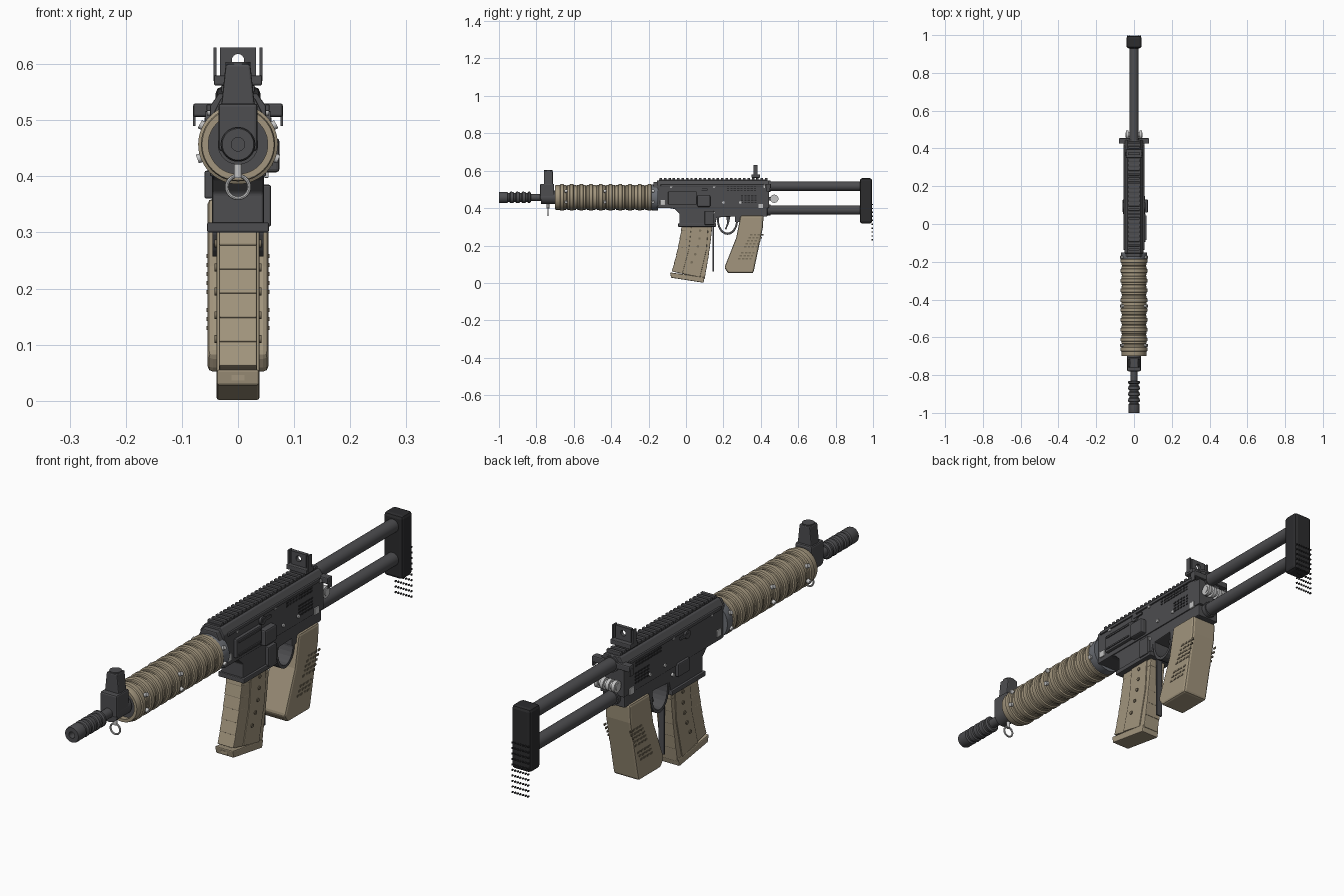
import bpy, bmesh, math
from mathutils import Vector, Matrix

if "Cube" in bpy.data.objects:
    bpy.data.objects.remove(bpy.data.objects["Cube"])


def material(name, r, g, b):
    m = bpy.data.materials.new(name)
    m.use_nodes = True
    m.diffuse_color = (r, g, b, 1)
    m.node_tree.nodes["Principled BSDF"].inputs["Base Color"].default_value = (r, g, b, 1)
    return m


GREY = material("dark grey metal", .075, .075, .08)
BLACK = material("black rubber", .025, .025, .027)
TAN = material("tan polymer", .36, .30, .205)
DARK_TAN = material("shaded tan", .2, .165, .11)
STEEL = material("bright steel", .55, .55, .55)
COLLAR = material("blue grey steel", .15, .16, .18)
AXIS = .457  # bore height


def finish(name, bm, mat, bevel=0, smooth=False):
    bmesh.ops.recalc_face_normals(bm, faces=bm.faces[:])
    me = bpy.data.meshes.new(name)
    bm.to_mesh(me)
    bm.free()
    me.materials.append(mat)
    ob = bpy.data.objects.new(name, me)
    bpy.context.collection.objects.link(ob)
    if bevel:
        mod = ob.modifiers.new("bevel", "BEVEL")
        mod.width, mod.segments, mod.limit_method = bevel, 2, "ANGLE"
    if smooth:
        bpy.ops.object.select_all(action="DESELECT")
        ob.select_set(True)
        bpy.context.view_layer.objects.active = ob
        bpy.ops.object.shade_smooth_by_angle(angle=math.radians(35))
    return ob


def boxes(name, centres, size, mat, bevel=0):
    bm = bmesh.new()
    for c in centres:
        bmesh.ops.create_cube(bm, size=1, matrix=Matrix.Translation(c) @ Matrix.Diagonal((*size, 1)))
    return finish(name, bm, mat, bevel)


def span(name, x, y, z, mat, bevel=0):
    lo, hi = Vector((x[0], y[0], z[0])), Vector((x[1], y[1], z[1]))
    return boxes(name, [(lo + hi) / 2], hi - lo, mat, bevel)


def prism(name, pts, lo, hi, mat, bevel=0, along="x"):
    # outline in (y, z) pushed along x, or in (x, z) pushed along y
    bm = bmesh.new()
    place = (lambda p, t: (t, p[0], p[1])) if along == "x" else (lambda p, t: (p[0], t, p[1]))
    face = bm.faces.new([bm.verts.new(place(p, lo)) for p in pts])
    ext = bmesh.ops.extrude_face_region(bm, geom=[face])
    verts = [v for v in ext["geom"] if isinstance(v, bmesh.types.BMVert)]
    bmesh.ops.translate(bm, verts=verts, vec=place((0, 0), hi - lo))
    bm.faces.new([v for v in face.verts]) if not face.is_valid else None
    return finish(name, bm, mat, bevel)


def lathe(name, profile, mat, z=AXIS, sides=40):
    # profile of (y, radius) spun about the bore direction, ends closed
    bm = bmesh.new()
    rings = [[bm.verts.new((r * math.cos(a), y, z + r * math.sin(a)))
              for a in (math.tau * i / sides for i in range(sides))] for y, r in profile]
    for a, b in zip(rings, rings[1:]):
        for i in range(sides):
            j = (i + 1) % sides
            bm.faces.new((a[i], a[j], b[j], b[i]))
    bm.faces.new(rings[0])
    bm.faces.new(rings[-1])
    return finish(name, bm, mat, smooth=True)


def pins(name, centres, radius, depth, mat, axis=(1, 0, 0), sides=12):
    bm = bmesh.new()
    for c in centres:
        d = Vector(axis) if axis else Vector((c[0], 0, c[2] - AXIS))
        rot = d.to_track_quat("Z", "Y").to_matrix().to_4x4()
        bmesh.ops.create_cone(bm, cap_ends=True, segments=sides, radius1=radius, radius2=radius,
                              depth=depth, matrix=Matrix.Translation(c) @ rot)
    return finish(name, bm, mat, smooth=True)


def both(points, x):
    return [(s * x, y, z) for s in (-1, 1) for y, z in points]


# Muzzle device with three ribs, and the barrel
muzzle = [(-.93, .012), (-1, .012), (-1, .028), (-.995, .03)]
for i in range(4):
    y = -.955 + i * .032
    muzzle += [(y, .03), (y + .004, .025), (y + .012, .025), (y + .016, .031)]
lathe("muzzle_device", muzzle + [(-.835, .031), (-.83, .025), (-.83, .016)], GREY)
lathe("barrel", [(-.84, .018), (-.18, .018)], GREY)

# Front sight block and tapered post
span("gas_block", (-.035, .035), (-.78, -.705), (.445, .53), GREY, .006)
lathe("gas_block_ring", [(-.775, .036), (-.69, .036)], GREY)
prism("front_sight_base", [(-.03, .525), (.03, .525), (.022, .6), (-.022, .6)], -.76, -.712, GREY, .004, "y")
pins("front_sight_cap", [(0, -.736, .593)], .022, .022, GREY, (0, 0, 1), 20)

# Sling ring under the barrel
bpy.ops.mesh.primitive_torus_add(location=(0, -.738, .381), rotation=(math.pi / 2, 0, 0), major_radius=.02,
                                 minor_radius=.0035, major_segments=32, minor_segments=8)
ring = bpy.context.object
ring.name = "sling_ring"
ring.data.materials.append(STEEL)
bpy.ops.object.shade_smooth_by_angle()
pins("sling_ring_stem", [(0, -.738, .41)], .007, .026, STEEL, (0, 0, 1))

# Ribbed handguard
guard = [(-.66, .053), (-.7, .053), (-.7, .064), (-.695, .066)]
for i in range(10):
    y = -.675 + i * .052
    guard += [(y, .066), (y + .003, .071), (y + .02, .071), (y + .023, .066),
              (y + .034, .066), (y + .036, .063), (y + .04, .063), (y + .042, .066)]
lathe("handguard", guard + [(-.165, .066), (-.165, .05)], TAN, sides=48)
lathe("handguard_core", [(-.68, .0535), (-.67, .0535)], GREY)
lathe("barrel_collar", [(-.185, .05), (-.185, .068), (-.172, .07), (-.15, .07), (-.15, .05)], COLLAR, sides=24)
screws = [(.071 * math.cos(math.radians(a)), y, AXIS + .071 * math.sin(math.radians(a)))
          for y in (-.642, -.434, -.176) for a in (-20, 28, 152, 200)]
pins("handguard_screws", screws, .008, .012, STEEL, None)

# Upper receiver and top rail
prism("upper_receiver", [(-.05, .4), (.05, .4), (.05, .525), (.034, .548), (-.034, .548), (-.05, .525)],
      -.155, .445, GREY, .003, "y")
prism("receiver_nose", [(-.042, .41), (.042, .41), (.045, .51), (.03, .54), (-.03, .54), (-.045, .51)],
      -.175, -.15, GREY, .004, "y")
span("rail_base", (-.026, .026), (-.145, .435), (.545, .554), GREY)
boxes("rail_teeth", [(0, -.135 + .0235 * i, .556) for i in range(25)], (.06, .013, .012), GREY, .002)
boxes("receiver_side_rib", both([(.14, .522)], .052), (.008, .55, .012), GREY, .002)

# Lower receiver, magazine well and trigger group
prism("lower_receiver", [(-.14, .41), (-.06, .395), (-.035, .37), (-.035, .31), (.155, .31), (.165, .35),
                         (.26, .355), (.435, .355), (.435, .41)], -.046, .046, GREY, .004)
span("magazine_well_lip", (-.055, .055), (-.042, .16), (.3, .318), GREY, .003)
arc = [math.pi + math.pi * i / 12 for i in range(13)]
outer = [(.222 + .056 * math.cos(a), .335 + .078 * math.sin(a)) for a in arc]
inner = [(.222 + .046 * math.cos(a), .335 + .066 * math.sin(a)) for a in reversed(arc)]
prism("trigger_guard", outer + [(.278, .36), (.268, .36)] + inner + [(.176, .36), (.166, .36)],
      -.045, .045, GREY)
prism("trigger", [(.215, .36), (.238, .36), (.23, .32), (.215, .285), (.208, .288), (.22, .32)],
      -.01, .01, GREY)
span("grip_bridge", (-.045, .045), (.262, .3), (.325, .4), GREY, .004)

# Ejection port cover, bolt stop and controls
span("port_cover", (.045, .062), (-.095, .057), (.418, .49), GREY, .004)
boxes("port_cover_ribs", [(.063, -.02, z) for z in (.43, .478)], (.006, .13, .006), GREY)
span("port_deflector", (.045, .074), (.06, .13), (.407, .468), GREY, .006)
span("bolt_release", (.04, .059), (.1, .15), (.31, .385), GREY, .004)
span("magazine_release", (-.06, -.04), (.06, .13), (.36, .41), GREY, .004)
pins("selector_hubs", both([(.07, .5)], .052), .016, .012, GREY, sides=20)
boxes("selector_levers", both([(.09, .5)], .057), (.006, .05, .01), GREY)

# Receiver pins, square steel inserts and cooling slots
pins("receiver_pins", both([(-.08, .515), (.15, .515), (.15, .375), (.2, .43), (.29, .43), (.42, .515)], .051),
     .007, .008, STEEL)
boxes("steel_inserts", both([(-.125, .43), (.4, .41)], .0505), (.008, .026, .026), STEEL, .002)
boxes("upper_vents", both([(.225 + .018 * i, .494 + .011 * j) for i in range(9) for j in range(3)], .0505),
      (.003, .012, .006), BLACK)
boxes("lower_vents", both([(.3 + .018 * i, .43 + .012 * j) for i in range(5) for j in range(4)], .0505),
      (.003, .012, .006), BLACK)

# Charging handle across the back
boxes("charging_handle", [(0, .44, .518)], (.16, .028, .024), GREY, .004)
boxes("charging_hooks", both([(.44, .503)], .078), (.005, .02, .026), GREY)

# Curved magazine built from overlapping steps
steps = 6
for i in range(steps):
    def edge(t):
        bend = t * (.6 + .4 * t)
        return -.018 - .055 * bend, .142 - .042 * bend, .32 - .285 * t
    fa, ra, za = edge(i / steps)
    fb, rb, zb = edge((i + 1) / steps)
    tilt = .03 * (i + 1) / steps
    prism(f"magazine_step_{i + 1}", [(fa, za + tilt * .9), (ra, za), (rb, zb - tilt * .5), (fb - .004, zb + tilt * .9)],
          -.034, .034, TAN, .003)
prism("magazine_spine", [(.03, .32), (.12, .32), (.11, .18), (.075, .03), (-.02, .05), (.015, .18)],
      -.038, .038, TAN, .003)
prism("magazine_floor", [(-.085, .056), (.1, .03), (.093, .001), (-.08, .028)], -.038, .038, TAN, .004)
span("magazine_catch", (-.012, .012), (-.084, -.078), (.036, .046), TAN)
pins("magazine_studs", both([(.075 - .045 * t * t, .28 - .17 * t) for t in (0, .25, .5, .75, 1)], .039),
     .007, .005, DARK_TAN)
span("magazine_guide", (-.012, .012), (.143, .149), (.06, .32), GREY)

# Pistol grip with textured panels
prism("grip", [(.292, .36), (.415, .36), (.41, .29), (.36, .052), (.225, .052), (.205, .082), (.268, .24)],
      -.054, .054, TAN, .009)
bars = [(.285 + .02 * i + .008 * j, .13 + .016 * j) for i in range(4) for j in range(9) if j not in (3,)]
boxes("grip_texture", both(bars, .054), (.004, .013, .007), DARK_TAN)

# Steel cross spring behind the receiver
pins("cross_rod", [(0, .472, .45)], .013, .09, STEEL, sides=20)
pins("cross_rings", [(x, .472, .45) for x in (-.036, -.012, .012, .036)], .022, .013, STEEL, sides=24)
boxes("cross_rod_mounts", [(s * .02, .45, .45) for s in (-1, 1)], (.008, .04, .018), GREY)

# Rear aperture sight: plate with a round opening between two wings
span("rear_sight_base", (-.043, .043), (.35, .396), (.562, .58), GREY, .003)
cut = [(.011 * math.sin(math.tau * i / 16), .607 - .011 * math.cos(math.tau * i / 16)) for i in range(17)]
half = [(0, .575), (.032, .575), (.032, .63), (0, .63)]
for side, s in (("left", 1), ("right", -1)):
    outline = half + [p for p in reversed(cut[:9])]
    prism(f"rear_sight_plate_{side}", [(s * x, z) for x, z in outline], .364, .378, GREY, 0, "y")
boxes("rear_sight_wings", both([(.371, .6)], .041), (.006, .02, .06), GREY)

# Twin-tube stock with rubber butt pad
for label, z in (("upper", .517), ("lower", .39)):
    lathe(f"{label}_stock_tube", [(.43, .025), (.94, .025)], GREY, z, 28)
    lathe(f"{label}_tube_socket", [(.425, .03), (.452, .03)], GREY, z, 28)
span("butt_pad", (-.04, .04), (.93, .995), (.318, .56), BLACK, .012)
pins("butt_pad_studs", [(-.033 + .011 * i, .996, .23 + .021 * j) for i in range(7) for j in range(10)],
     .0035, .006, BLACK, (0, 1, 0), 8)
